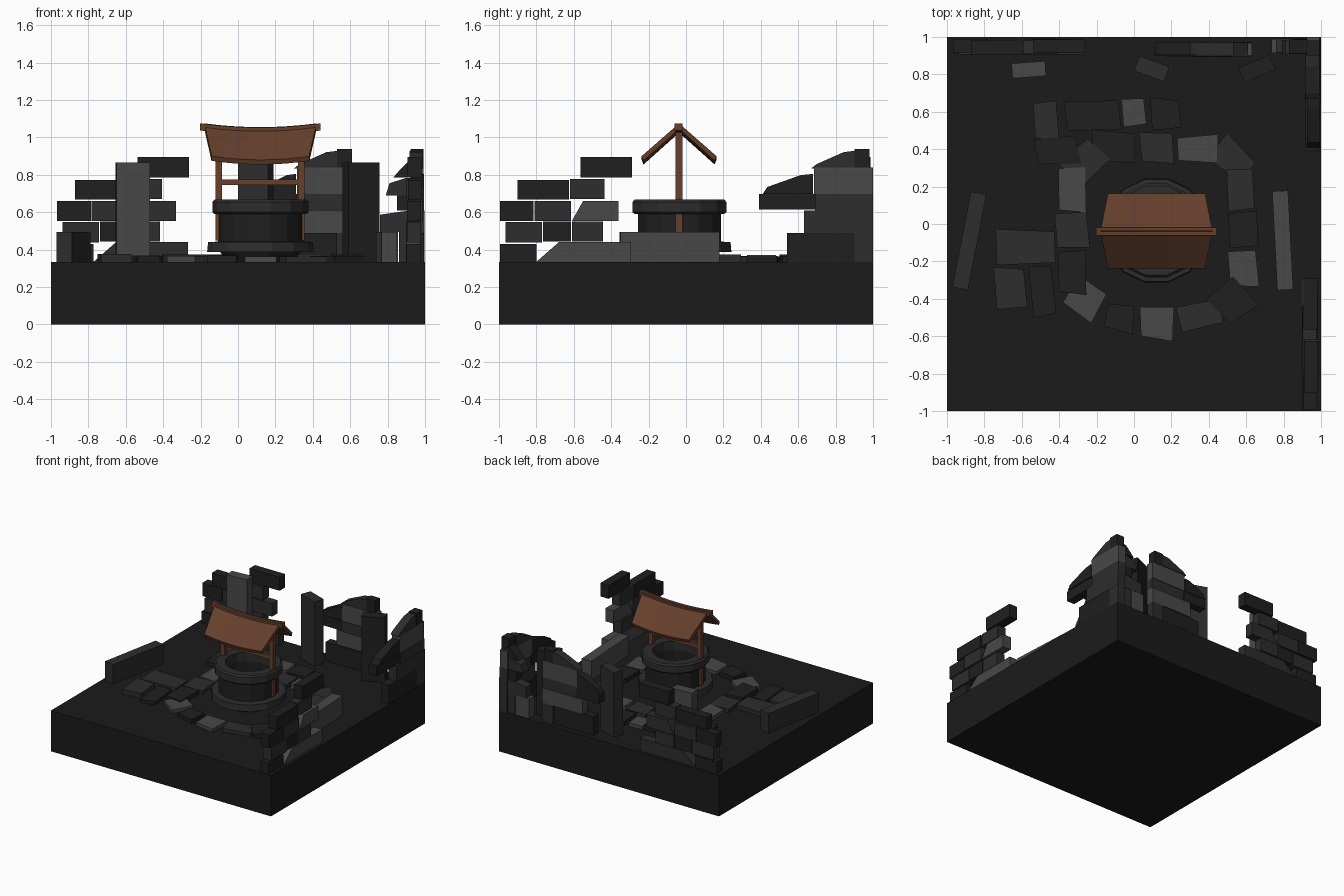
import bpy, bmesh, math, random
from mathutils import Matrix, Vector

if "Cube" in bpy.data.objects:
    bpy.data.objects.remove(bpy.data.objects["Cube"])

random.seed(4)


def material(name, r, g, b):
    m = bpy.data.materials.new(name)
    m.diffuse_color = (r, g, b, 1)
    m.use_nodes = True
    m.node_tree.nodes["Principled BSDF"].inputs["Base Color"].default_value = m.diffuse_color
    return m


EARTH = material("earth", .011, .011, .011)
DARK = material("dark_stone", .014, .014, .014)
MID = material("mid_stone", .026, .026, .026)
LIGHT = material("light_stone", .065, .065, .065)
WOOD = material("wood", .13, .05, .025)
STONES = [DARK, MID, MID, DARK, MID]


def make(name, bm, mat):
    bmesh.ops.recalc_face_normals(bm, faces=bm.faces)
    me = bpy.data.meshes.new(name)
    bm.to_mesh(me)
    bm.free()
    me.materials.append(mat)
    ob = bpy.data.objects.new(name, me)
    bpy.context.collection.objects.link(ob)
    return ob


def loft(name, rings, mat, closed=False):
    """Skin a series of equal cross-sections; cap the ends unless it loops."""
    bm = bmesh.new()
    vs = [[bm.verts.new(p) for p in r] for r in rings]
    n = len(vs[0])
    pairs = list(zip(vs, vs[1:])) + ([(vs[-1], vs[0])] if closed else [])
    for a, b in pairs:
        for i in range(n):
            j = (i + 1) % n
            bm.faces.new((a[i], a[j], b[j], b[i]))
    if not closed:
        bm.faces.new(vs[0])
        bm.faces.new(vs[-1])
    return make(name, bm, mat)


def prism(name, pts, lo, hi, axis, mat):
    """Extrude a 2D outline along x, y or z."""
    put = {"x": lambda u, v, w: (w, u, v),
           "y": lambda u, v, w: (u, w, v),
           "z": lambda u, v, w: (u, v, w)}[axis]
    return loft(name, [[put(u, v, w) for u, v in pts] for w in (lo, hi)], mat)


def box(name, x0, x1, y0, y1, z0, z1, mat):
    return prism(name, [(x0, y0), (x1, y0), (x1, y1), (x0, y1)], z0, z1, "z", mat)


def turned_ring(name, profile, mat, cx=.12, cy=-.035, sides=14):
    rings = []
    for k in range(sides):
        a = 2 * math.pi * k / sides
        rings.append([(cx + r * math.cos(a), cy + r * math.sin(a), z) for r, z in profile])
    return loft(name, rings, mat, closed=True)


def wall(name, courses, axis, lo, hi, shift=0, lights=()):
    """Each course block: start, end, bottom, top, slope of the left end, drop of the left top."""
    for i, (u0, u1, z0, z1, slope, drop) in enumerate(courses):
        u0, u1 = u0 + shift, u1 + shift
        pts = [(u0, z0), (u1, z0), (u1, z1), (u0 + slope, z1)]
        if drop:
            pts = [(u0, z0), (u1, z0), (u1, z1), (u0 + .75 * (u1 - u0), z1 - .1 * drop),
                   (u0 + slope, z1 - drop)]
        d = random.uniform(-.008, .008)
        mat = LIGHT if i in lights else STONES[i % 5]
        prism(f"{name}_block_{i + 1}", pts, lo + d, min(hi + d, 1), axis, mat)


def slab(name, x, y, z, size, turn, mat):
    ob = box(name, -size[0] / 2, size[0] / 2, -size[1] / 2, size[1] / 2, 0, size[2], mat)
    ob.location = (x, y, z)
    ob.rotation_euler.z = math.radians(turn)


# Square plinth
box("plinth", -1, 1, -1, 1, 0, .335, EARTH)

# Well stonework
turned_ring("well_step", [(.285, .387), (.28, .44), (.19, .445), (.19, .387)], MID)
turned_ring("well_wall", [(.227, .435), (.227, .595), (.18, .595), (.18, .335), (.215, .387)], DARK)
turned_ring("well_rim", [(.245, .59), (.257, .6), (.257, .655), (.245, .668), (.175, .668), (.175, .59)], MID)

# Wooden frame
for side, x in (("left", -.103), ("right", .338)):
    box(f"{side}_post", x - .018, x + .018, -.055, -.02, .45, 1.04, WOOD)
box("crossbar", -.12, .355, -.05, -.025, .745, .775, WOOD)

# Sagging roof panels and ridge beam
STEPS = [i / 4 - 1 for i in range(9)]
for side, s in (("front", -1), ("back", 1)):
    section = [(0, 1.025), (0, 1.055), (.2, .88), (.19, .855)]
    loft(f"{side}_roof_panel",
         [[(.12 + t * (.3 - .2 * d), -.037 + s * d, z + .02 * t * t) for d, z in section]
          for t in STEPS], WOOD)
loft("ridge_beam", [[(.12 + .322 * t, -.04 + dy, z + .022 * t * t)
                     for dy, z in ((-.022, 1.015), (.022, 1.015), (.022, 1.053), (-.022, 1.053))]
                    for t in STEPS], WOOD)

# Two stepped, broken walls: back left and front right
stepped = [
    (-.995, -.80, .335, .43, 0, 0), (-.80, -.295, .335, .44, .12, 0),
    (-.965, -.77, .437, .547, 0, 0), (-.765, -.615, .443, .55, 0, 0),
    (-.61, -.445, .443, .55, 0, 0), (-.995, -.815, .553, .66, 0, 0),
    (-.81, -.615, .553, .66, 0, 0), (-.61, -.36, .553, .66, .06, 0),
    (-.90, -.625, .667, .772, 0, 0), (-.62, -.435, .672, .777, 0, 0),
    (-.565, -.29, .785, .895, 0, 0)]
wall("right_wall", stepped, "x", .905, .98, 0, (1, 7))
wall("back_left_wall", stepped, "y", .912, .985, .028)

# Ruined corner: tall wall on the right, its twin along the back
ruin = [
    (.54, .90, .335, .488, 0, 0), (.90, 1.0, .335, .488, 0, 0),
    (.63, 1.0, .488, .61, 0, 0), (.39, .69, .615, .697, 0, 0),
    (.69, 1.0, .61, .697, 0, 0), (.41, .68, .697, .805, .025, .07),
    (.685, 1.0, .697, .838, 0, 0), (.67, .90, .835, .928, .03, .07),
    (.90, .98, .835, .937, 0, 0)]
wall("corner_right_wall", ruin, "x", .922, .992, 0, (6,))
wall("corner_back_wall", [(max(c[0], .48),) + c[1:] for c in ruin], "y", .9, .965, -.37, (2, 6))
wall("corner_end_wall", [
    (.735, .855, .335, .495, 0, 0), (.86, .93, .335, .495, 0, 0),
    (.76, .93, .495, .607, 0, .02), (.85, .93, .61, .69, 0, 0),
    (.79, .93, .69, .785, .02, .03), (.83, .93, .785, .87, .03, .05)],
    "y", .915, .99, 0, (0,))

# Standing slabs and fallen slabs
slab("standing_slab_left", -.563, .825, .362, (.18, .08, .503), 4, LIGHT)
slab("standing_slab_middle", .095, .83, .335, (.17, .085, .53), -20, MID)
slab("standing_slab_right", .658, .83, .335, (.18, .085, .53), 23, DARK)
slab("fallen_slab_left", -.88, -.09, .335, (.085, .52, .16), -11, MID)
slab("fallen_slab_right", .795, -.088, .335, (.085, .53, .16), 3, LIGHT)

# Paving: x, y, width, depth, turn
ring = [(-.41, .395, .24, .13, 6), (-.26, .33, .21, .16, 45), (-.33, .19, .15, .23, 0),
        (-.11, .41, .23, .15, 0), (.12, .41, .19, .15, 0), (.34, .41, .22, .14, 0),
        (.52, .34, .23, .15, -42), (.57, .18, .15, .23, 0), (.585, -.03, .16, .2, 0),
        (.585, -.235, .17, .19, 0), (.52, -.41, .2, .19, 38), (.35, -.49, .24, .15, 8),
        (.12, -.52, .19, .17, -5), (-.07, -.495, .16, .14, -12), (-.26, -.4, .2, .17, -35),
        (-.33, -.25, .15, .22, 0), (-.33, -.03, .19, .19, 0)]
outer = [(-.47, .56, .14, .2, 0), (-.22, .58, .31, .16, 0), (0, .595, .13, .15, 2),
         (.17, .58, .17, .16, 0), (-.58, -.13, .32, .18, 0), (-.66, -.35, .17, .21, 3),
         (-.49, -.365, .14, .27, 2)]
for i, (x, y, w, d, turn) in enumerate(ring + outer):
    j = [random.uniform(-.022, .022) for _ in range(4)]
    w, d = w / 2, d / 2
    pts = [(-w + abs(j[0]), -d), (w, -d + j[1]), (w - abs(j[2]), d), (-w, d + j[3])]
    m = Matrix.Rotation(math.radians(turn), 2)
    pts = [tuple(Vector((x, y)) + m @ Vector(p)) for p in pts]
    mat = LIGHT if i in (2, 5, 9, 12, 14, 19) else STONES[i % 5]
    prism(f"paving_stone_{i + 1}", pts, .33, random.uniform(.362, .376), "z", mat)
